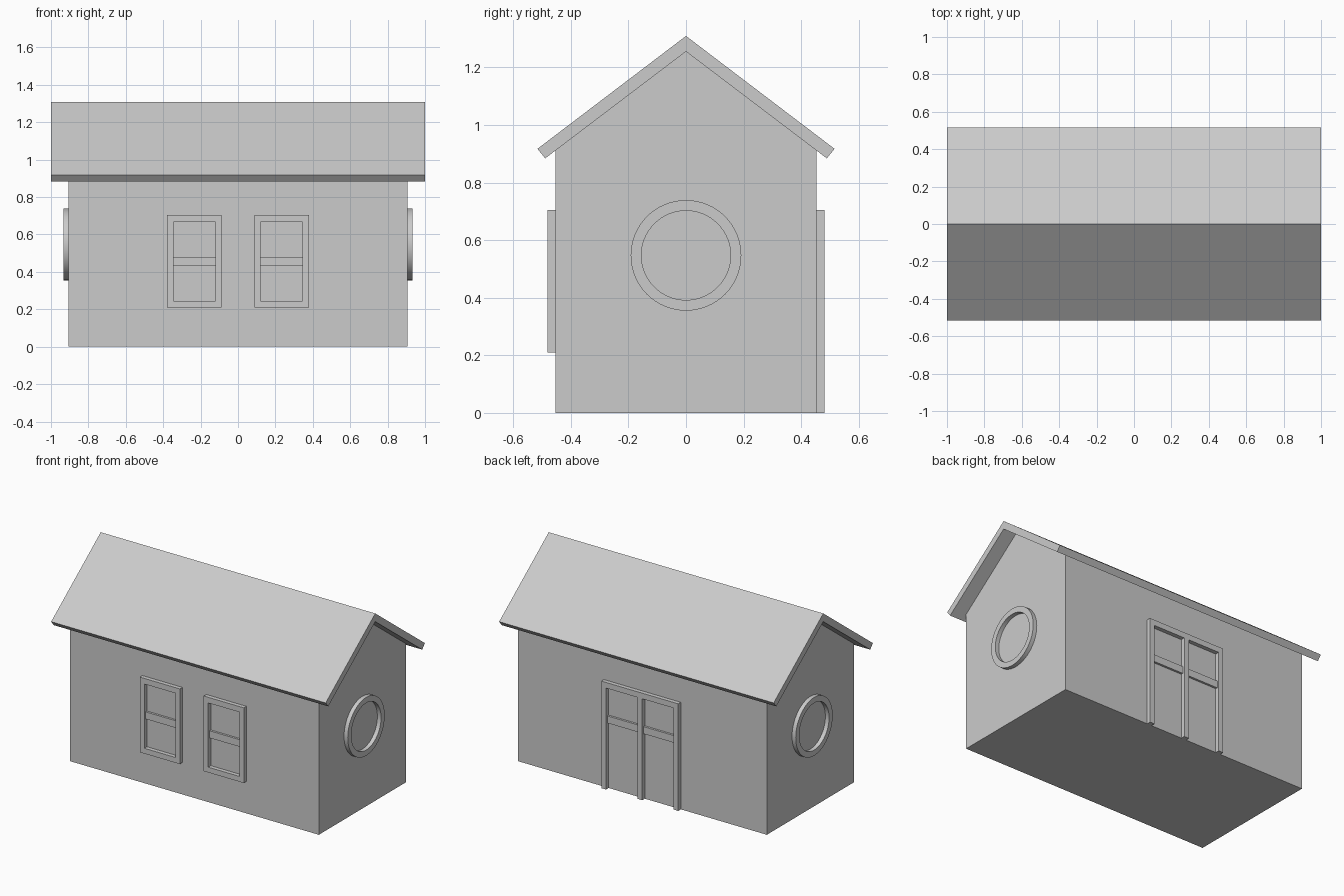
import bpy, bmesh
from math import cos, sin, tau
from mathutils import Vector

if "Cube" in bpy.data.objects:
    bpy.data.objects.remove(bpy.data.objects["Cube"])


def prism(name, place, push, outer, inner=None, smooth=False):
    """Extrude a 2D outline (or the band between two outlines) along push."""
    bm = bmesh.new()
    a = [bm.verts.new(place(u, v)) for u, v in outer]
    n = len(a)
    if inner:
        b = [bm.verts.new(place(u, v)) for u, v in inner]
        faces = [bm.faces.new((a[i], a[(i + 1) % n], b[(i + 1) % n], b[i])) for i in range(n)]
    else:
        faces = [bm.faces.new(a)]
    ext = bmesh.ops.extrude_face_region(bm, geom=faces, use_keep_orig=True)["geom"]
    bmesh.ops.translate(bm, vec=Vector(push), verts=[g for g in ext if isinstance(g, bmesh.types.BMVert)])
    bmesh.ops.recalc_face_normals(bm, faces=bm.faces)
    mesh = bpy.data.meshes.new(name)
    bm.to_mesh(mesh)
    bm.free()
    ob = bpy.data.objects.new(name, mesh)
    bpy.context.collection.objects.link(ob)
    if smooth:
        bpy.ops.object.select_all(action='DESELECT')
        ob.select_set(True)
        bpy.context.view_layer.objects.active = ob
        bpy.ops.object.shade_smooth_by_angle()
    return ob


def rect(u0, u1, v0, v1):
    return [(u0, v0), (u1, v0), (u1, v1), (u0, v1)]


def circle(r, z, n=64):
    return [(r * cos(tau * i / n), z + r * sin(tau * i / n)) for i in range(n)]


def along_x(x):
    return lambda u, v: (x, u, v)


def along_y(y):
    return lambda u, v: (u, y, v)


BX, BY = 0.907, 0.454        # half size of the walls
D, BAR = 0.027, 0.014        # how far frames and crossbars stand out

# Walls with gables
prism("house_walls", along_x(-BX), (2 * BX, 0, 0),
      [(-BY, 0), (BY, 0), (BY, 0.911), (0, 1.255), (-BY, 0.911)])

# Pitched roof
prism("roof", along_x(-1), (2, 0, 0),
      [(-0.516, 0.917), (-0.489, 0.884), (0, 1.255), (0.489, 0.884), (0.516, 0.917), (0, 1.309)])

for s, side in ((-1, "left"), (1, "right")):
    # Round gable windows
    prism(f"round_window_{side}", along_x(s * BX), (s * D, 0, 0),
          circle(0.192, 0.547), circle(0.155, 0.547), smooth=True)

    # Front windows
    c = s * 0.233
    prism(f"window_frame_{side}", along_y(-BY), (0, -D, 0),
          rect(c - 0.146, c + 0.146, 0.21, 0.705), rect(c - 0.113, c + 0.113, 0.245, 0.668))
    prism(f"window_bar_{side}", along_y(-BY), (0, -BAR, 0),
          rect(c - 0.113, c + 0.113, 0.433, 0.48))

    # Door crossbars
    c = s * 0.132
    prism(f"door_bar_{side}", along_y(BY), (0, BAR, 0),
          rect(c - 0.114, c + 0.114, 0.433, 0.48))

# Double door frame: three posts joined by a lintel
half = [(0.018, 0.668), (0.246, 0.668), (0.246, 0), (0.28, 0), (0.28, 0.705)]
half = [(0.018, 0)] + half
prism("door_frame", along_y(BY), (0, D, 0),
      half + [(-x, z) for x, z in reversed(half)])
